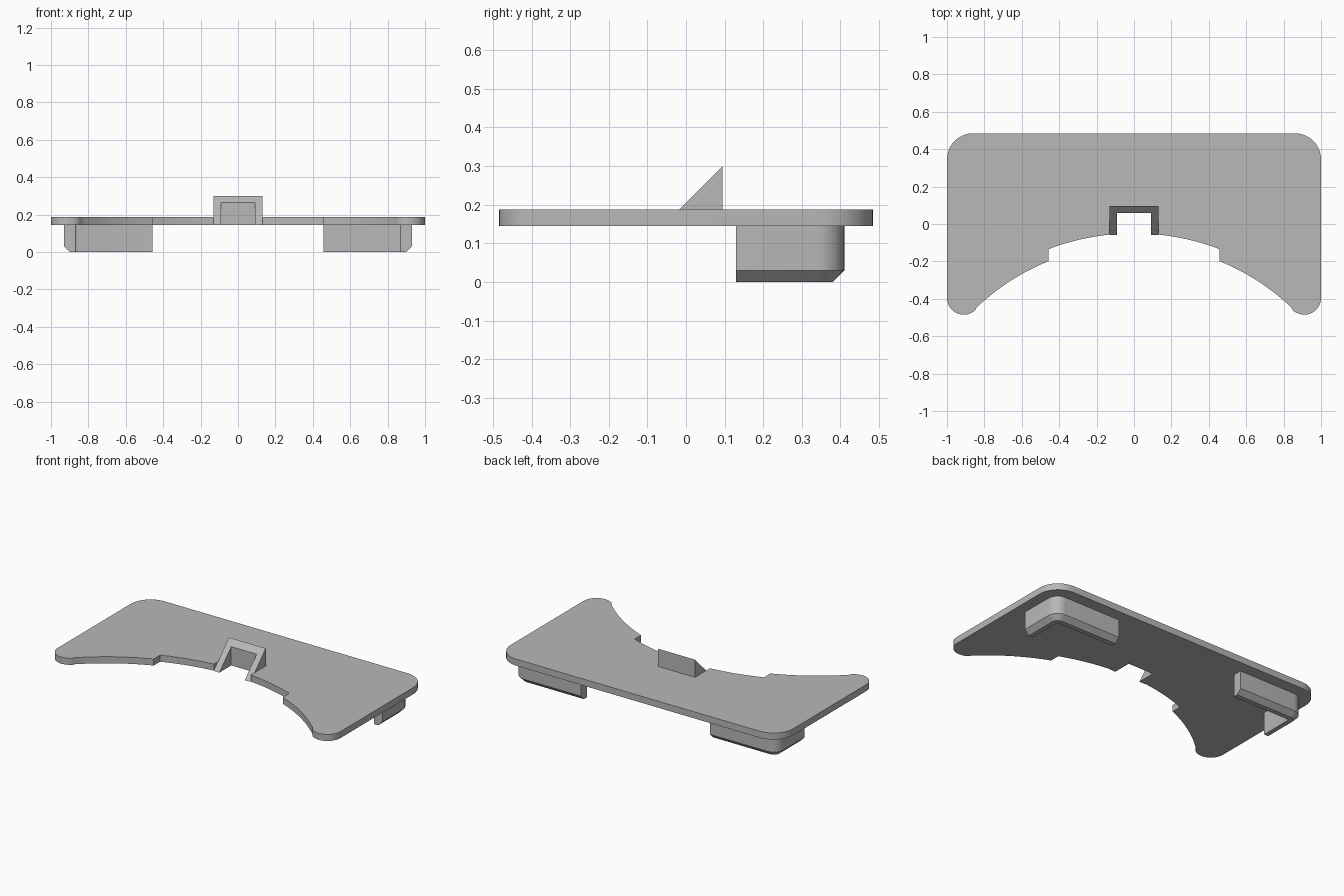
import bpy
import bmesh
from math import sin, cos, sqrt, atan2, pi

cube = bpy.data.objects.get("Cube")
if cube:
    bpy.data.objects.remove(cube, do_unlink=True)

# Single grey plastic material
GREY = (0.48, 0.48, 0.48, 1)
grey = bpy.data.materials.new("grey_plastic")
grey.use_nodes = True
grey.diffuse_color = GREY
grey.node_tree.nodes["Principled BSDF"].inputs["Base Color"].default_value = GREY

BOTTOM, TOP = 0.145, 0.187


def arc(cx, cy, r, a0, a1, n=10):
    return [(cx + r * cos(a0 + (a1 - a0) * i / n),
             cy + r * sin(a0 + (a1 - a0) * i / n)) for i in range(n + 1)]


def loft(name, rings):
    """Skin a stack of matching closed rings and cap both ends."""
    bm = bmesh.new()
    loops = [[bm.verts.new(p) for p in ring] for ring in rings]
    n = len(loops[0])
    for low, high in zip(loops, loops[1:]):
        for i in range(n):
            j = (i + 1) % n
            bm.faces.new((low[i], low[j], high[j], high[i]))
    bm.faces.new(loops[0][::-1])
    bm.faces.new(loops[-1])
    bmesh.ops.remove_doubles(bm, verts=bm.verts, dist=0.0001)
    bmesh.ops.recalc_face_normals(bm, faces=bm.faces)
    mesh = bpy.data.meshes.new(name)
    bm.to_mesh(mesh)
    bm.free()
    mesh.materials.append(grey)
    obj = bpy.data.objects.new(name, mesh)
    bpy.context.collection.objects.link(obj)
    bpy.ops.object.select_all(action='DESELECT')
    obj.select_set(True)
    bpy.context.view_layer.objects.active = obj
    bpy.ops.object.shade_smooth_by_angle(angle=0.5)
    return obj


def at_height(points, z):
    return [(x, y, z) for x, y in points]


# Plate: rounded back corners, rounded front tips, stepped concave front edge
CY = -1.33


def front_curve(r, x0, x1, n=16):
    xs = [x0 + (x1 - x0) * i / n for i in range(n + 1)]
    return [(x, CY + sqrt(r * r - x * x)) for x in xs]


tip_x, tip_y, tip_r = 0.91, -0.395, 0.09
tangent = atan2(CY - tip_y, -tip_x)
tip = arc(tip_x, tip_y, tip_r, tangent, 0, 14)
half = [(0.13, 0.095)]
half += front_curve(1.28, 0.13, 0.457)
half += front_curve(1.22, 0.457, tip[0][0] - 0.005)
half += tip
half += arc(0.86, 0.345, 0.14, 0, pi / 2)
outline = half + [(-x, y) for x, y in reversed(half)]
loft("plate", [at_height(outline, BOTTOM), at_height(outline, TOP)])

# Hook: U-shaped wall around the notch with a sloping top
u_half = [(0.09, 0.06), (0.09, -0.06), (0.13, -0.06), (0.13, 0.095)]
u_shape = u_half + [(-x, y) for x, y in reversed(u_half)]
loft("hook", [at_height(u_shape, BOTTOM),
              [(x, y, y + 0.205) for x, y in u_shape]])


# Corner walls: L-shaped, bevelled along the outer lower edge
def l_shape(side, inset):
    outer = [(0.93 - inset, 0.13)]
    outer += arc(0.86, 0.34, 0.07 - inset, 0, pi / 2)
    outer += [(0.457, 0.41 - inset)]
    inner = [(0.457, 0.35)] + arc(0.86, 0.34, 0.01, pi / 2, 0, 4) + [(0.87, 0.13)]
    return [(side * x, y) for x, y in outer + inner]


for side, label in ((1, "left"), (-1, "right")):
    loft(label + "_corner_wall", [
        at_height(l_shape(side, 0.03), 0),
        at_height(l_shape(side, 0), 0.03),
        at_height(l_shape(side, 0), BOTTOM)])
